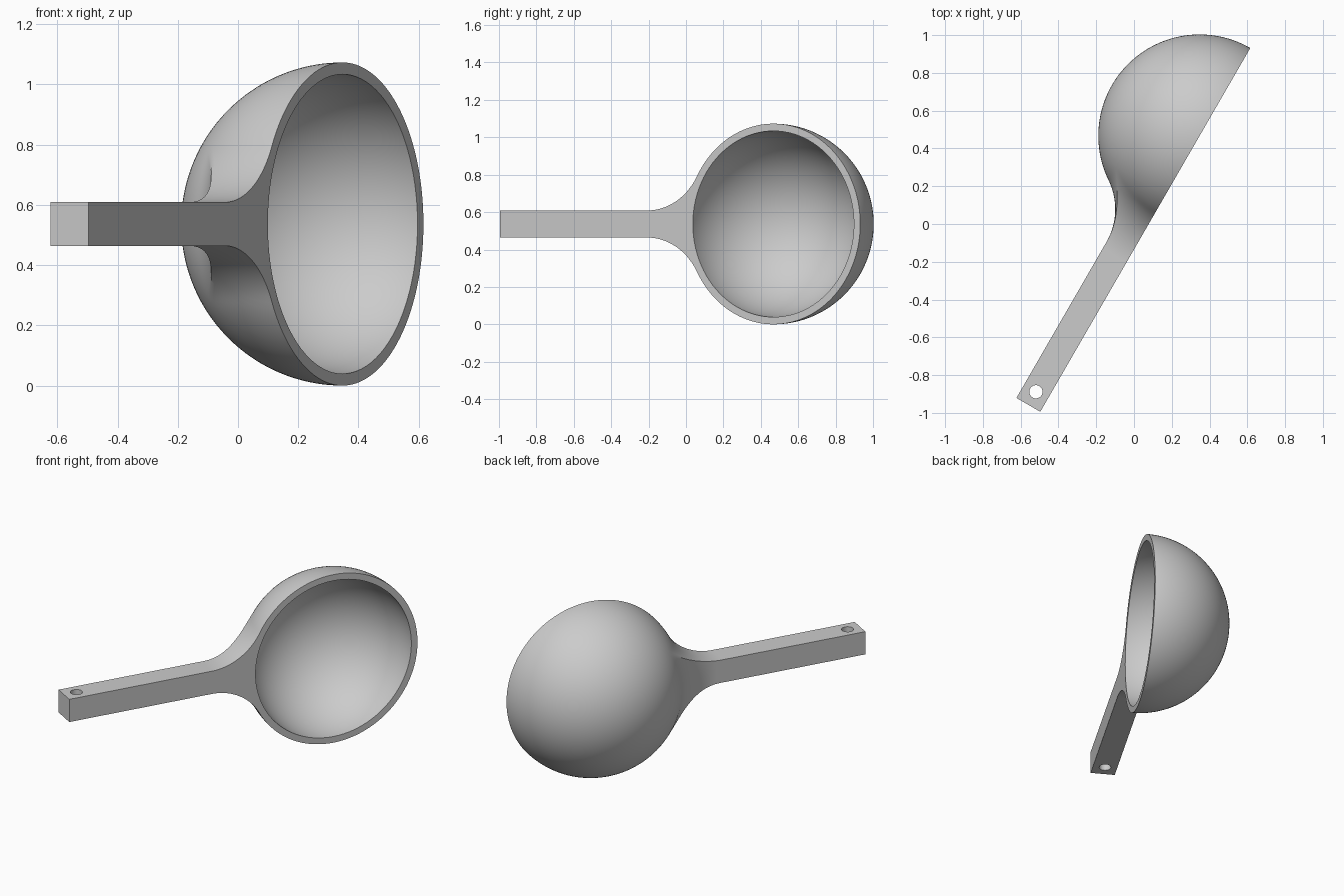
import bpy, bmesh
from math import sqrt, sin, cos, pi, atan2, radians
from mathutils import Matrix, Vector

cube = bpy.data.objects.get("Cube")
if cube:
    bpy.data.objects.remove(cube, do_unlink=True)

# Local frame: u runs from handle to bowl, v into the bowl, w up
R, R_IN = 0.5365, 0.4975          # bowl radii
HALF, DEPTH = 0.0725, 0.146       # handle half height and depth
FIL, U_END = 0.35, -1.687         # fillet radius, handle end
FRAME = Matrix.Translation((0.3475, 0.467, R)) @ Matrix.Rotation(radians(60), 4, 'Z')


def blended(rho, flat):
    """Bowl, then rolling fillet, then flat handle face, by distance rho."""
    centre = flat + FIL
    ring = sqrt((R + FIL) ** 2 - centre ** 2)
    if rho >= ring:
        return flat
    if rho <= ring * R / (R + FIL):
        return sqrt(max(R * R - rho * rho, 0))
    return centre - sqrt(FIL ** 2 - (rho - ring) ** 2)


def side(u, v):
    return blended(sqrt(u * u + v * v), HALF)


def back(u, w):
    return blended(sqrt(u * u + w * w), DEPTH)


def bisect(below, lo, hi):
    for _ in range(40):
        mid = (lo + hi) / 2
        lo, hi = (mid, hi) if below(mid) else (lo, mid)
    return lo


# Where both fillets run out onto the bowl
T = R / (R + FIL)
W_T, V_T = (HALF + FIL) * T, (DEPTH + FIL) * T
U_T = -sqrt(R * R - W_T ** 2 - V_T ** 2)
STEPS = 20


def section(u):
    """Half-open cross-section from the upper rim to the lower rim."""
    corner = atan2(W_T, V_T)
    if u < U_T:
        v = bisect(lambda v: v < back(u, side(u, v)), 0, 0.4)
        corner = atan2(side(u, v), v)
    upper = [pi / 2 + (corner - pi / 2) * i / STEPS for i in range(STEPS)]
    upper += [corner * (1 - i / STEPS) for i in range(STEPS)]
    angles = upper + [0] + [-a for a in reversed(upper)]
    pts = []
    for a in angles:
        c, s = max(cos(a), 0), abs(sin(a))
        if abs(abs(a) - pi / 2) < 1e-6:
            c = 0
        if u >= U_T:
            r = sqrt(max(R * R - u * u, 0))
        else:
            r = bisect(lambda r: r * s < side(u, r * c) and r * c < back(u, r * s), 0, 0.7)
        pts.append(Vector((u, r * c, r * sin(a))))
    return pts


# Scoop body: one loft through handle, fillets and bowl
t0 = atan2(sqrt(R * R - U_T ** 2), -U_T)
stations = [U_END] + [-0.785 + (U_T + 0.785) * i / 36 for i in range(36)]
stations += [-R * cos(t0 + (pi - t0) * i / 48) for i in range(49)]
bm = bmesh.new()
rings = [[bm.verts.new(p) for p in section(u)] for u in stations]
for a, b in zip(rings, rings[1:]):
    for i in range(len(a) - 1):
        bm.faces.new((a[i], a[i + 1], b[i + 1], b[i]))
bm.faces.new(rings[0])
bmesh.ops.remove_doubles(bm, verts=bm.verts, dist=1e-5)
bmesh.ops.holes_fill(bm, edges=[e for e in bm.edges if e.is_boundary], sides=0)
bmesh.ops.recalc_face_normals(bm, faces=bm.faces)
bm.transform(FRAME)
mesh = bpy.data.meshes.new("scoop")
bm.to_mesh(mesh)
bm.free()
scoop = bpy.data.objects.new("scoop", mesh)
bpy.context.collection.objects.link(scoop)

# Cutters: bowl hollow and hanging hole
bpy.ops.mesh.primitive_uv_sphere_add(segments=96, ring_count=47, radius=R_IN)
hollow = bpy.context.object
hollow.name = "hollow_cutter"
hollow.matrix_world = FRAME @ Matrix.Rotation(pi / 2, 4, 'X')
bpy.ops.mesh.primitive_cylinder_add(vertices=40, radius=0.035, depth=0.5)
hole = bpy.context.object
hole.name = "hole_cutter"
hole.matrix_world = FRAME @ Matrix.Translation((U_END + 0.08, DEPTH / 2, 0))

bpy.ops.object.select_all(action='DESELECT')
scoop.select_set(True)
bpy.context.view_layer.objects.active = scoop
for cutter in (hollow, hole):
    cutter.hide_render = True
    mod = scoop.modifiers.new(cutter.name, 'BOOLEAN')
    mod.operation, mod.solver, mod.object = 'DIFFERENCE', 'EXACT', cutter
    bpy.ops.object.modifier_apply(modifier=mod.name)
    bpy.data.objects.remove(cutter, do_unlink=True)

# Grey finish
grey = bpy.data.materials.new("plain_grey")
grey.use_nodes = True
grey.diffuse_color = (0.6, 0.6, 0.6, 1)
grey.node_tree.nodes["Principled BSDF"].inputs["Base Color"].default_value = (0.6, 0.6, 0.6, 1)
scoop.data.materials.clear()
scoop.data.materials.append(grey)
bpy.ops.object.shade_smooth_by_angle(angle=radians(30))
